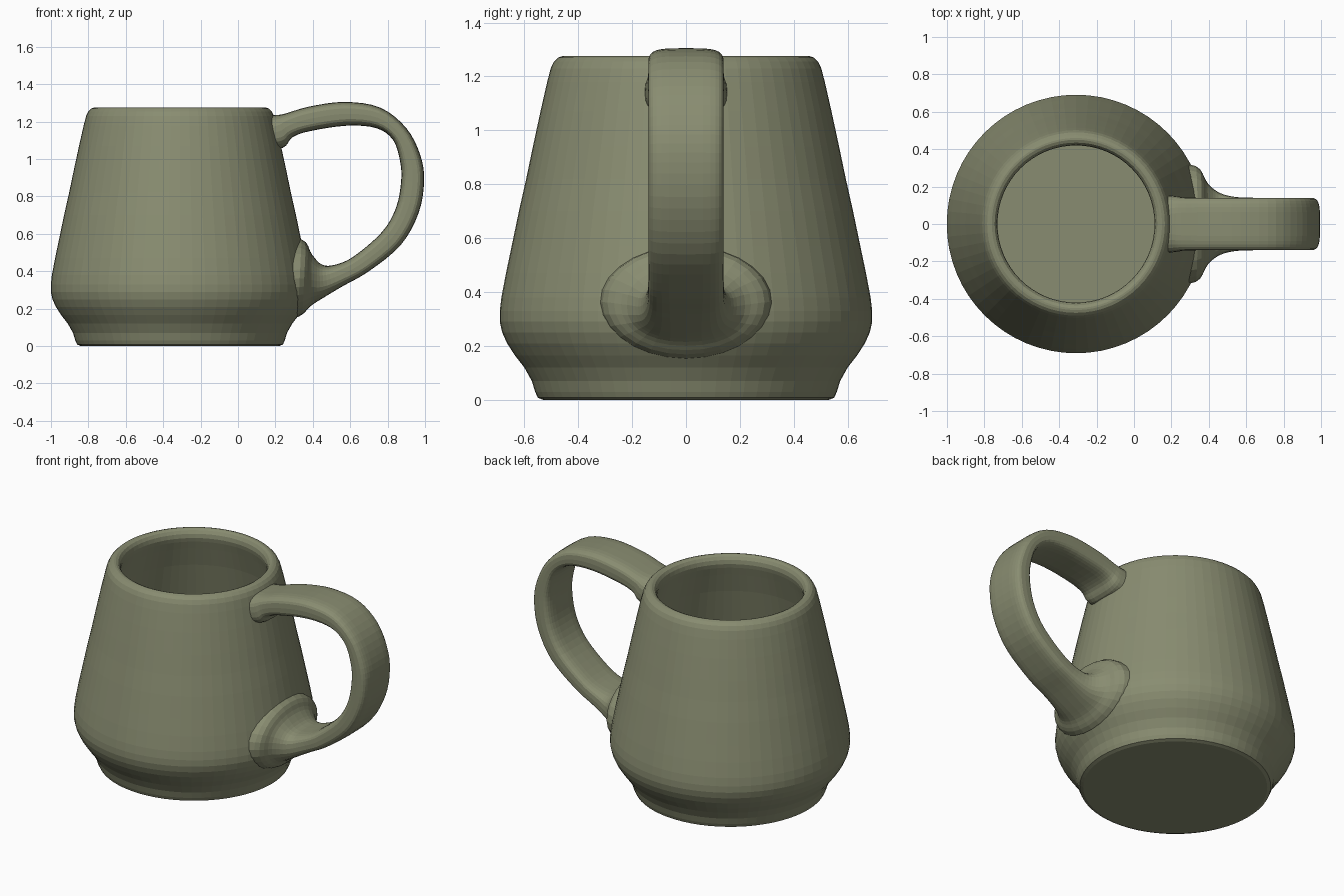
import bpy, bmesh, math
from mathutils import Vector

if "Cube" in bpy.data.objects:
    bpy.data.objects.remove(bpy.data.objects["Cube"])

CX = -0.31          # mug axis
SEG = 64

glaze = bpy.data.materials.new("olive_glaze")
glaze.diffuse_color = (0.25, 0.265, 0.165, 1)
glaze.use_nodes = True
glaze.node_tree.nodes["Principled BSDF"].inputs["Base Color"].default_value = glaze.diffuse_color


def skin(name, rings):
    """Closed solid through equal-length rings, capped at both ends."""
    bm = bmesh.new()
    loops = [[bm.verts.new(p) for p in ring] for ring in rings]
    n = len(loops[0])
    for a, b in zip(loops, loops[1:]):
        for i in range(n):
            j = (i + 1) % n
            bm.faces.new((a[i], a[j], b[j], b[i]))
    bm.faces.new(loops[0][::-1])
    bm.faces.new(loops[-1])
    bmesh.ops.recalc_face_normals(bm, faces=bm.faces)
    me = bpy.data.meshes.new(name)
    bm.to_mesh(me)
    bm.free()
    me.materials.append(glaze)
    ob = bpy.data.objects.new(name, me)
    bpy.context.collection.objects.link(ob)
    return ob


def turned(name, profile):
    """Solid of revolution from (radius, height) pairs."""
    angles = [2 * math.pi * i / SEG for i in range(SEG)]
    return skin(name, [[(CX + r * math.cos(a), r * math.sin(a), z) for a in angles]
                       for r, z in profile])


def spline(points, steps):
    """Catmull-Rom through tuples of any length."""
    pts = [Vector(p) for p in points]
    pts = [pts[0]] + pts + [pts[-1]]
    out = []
    for a, b, c, d in zip(pts, pts[1:], pts[2:], pts[3:]):
        for k in range(steps):
            t = k / steps
            out.append(0.5 * (2 * b + (c - a) * t + (2 * a - 5 * b + 4 * c - d) * t * t
                              + (3 * b - a - 3 * c + d) * t ** 3))
    return out + [pts[-1]]


# Body: tapered pot with a tucked-in foot
body = turned("mug_body", [
    (0.53, 0), (0.55, 0.008), (0.56, 0.03), (0.572, 0.07), (0.60, 0.12), (0.635, 0.165),
    (0.664, 0.21), (0.682, 0.25), (0.691, 0.29), (0.691, 0.33), (0.685, 0.38),
    (0.668, 0.47), (0.647, 0.57), (0.62, 0.70), (0.593, 0.82), (0.568, 0.94),
    (0.54, 1.07), (0.515, 1.18), (0.502, 1.23), (0.49, 1.255), (0.475, 1.27), (0.46, 1.275)])

# Hollow interior with a rounded lip
cavity = turned("cavity_cutter", [
    (0.48, 0.09), (0.53, 0.11), (0.575, 0.17), (0.61, 0.25), (0.622, 0.31), (0.615, 0.38),
    (0.575, 0.58), (0.53, 0.80), (0.475, 1.03), (0.44, 1.15), (0.425, 1.20), (0.42, 1.225),
    (0.424, 1.25), (0.435, 1.268), (0.45, 1.275), (0.45, 1.40)])

# Handle stations: outer x, z, inner x, z, half width, squareness
stations = [
    (0.10, 1.225, 0.10, 1.03, 0.16, 2.5),
    (0.20, 1.235, 0.24, 1.06, 0.15, 3.0),
    (0.25, 1.242, 0.29, 1.115, 0.142, 3.5),
    (0.38, 1.280, 0.38, 1.148, 0.14, 3.8),
    (0.57, 1.305, 0.58, 1.178, 0.14, 3.8),
    (0.76, 1.275, 0.74, 1.165, 0.14, 3.8),
    (0.90, 1.165, 0.83, 1.10, 0.14, 3.8),
    (0.975, 1.02, 0.867, 0.985, 0.14, 3.8),
    (0.995, 0.88, 0.872, 0.88, 0.14, 3.8),
    (0.965, 0.71, 0.845, 0.74, 0.14, 3.8),
    (0.87, 0.54, 0.77, 0.61, 0.14, 3.8),
    (0.70, 0.40, 0.62, 0.48, 0.14, 3.8),
    (0.56, 0.32, 0.52, 0.435, 0.145, 3.4),
    (0.46, 0.26, 0.45, 0.435, 0.168, 2.8),
    (0.39, 0.215, 0.395, 0.49, 0.22, 2.3),
    (0.32, 0.155, 0.34, 0.57, 0.31, 2.0),
    (0.15, 0.12, 0.15, 0.57, 0.33, 2.0)]

rings = []
for ox, oz, ix, iz, half, power in spline(stations, 4):
    ring = []
    for k in range(28):
        a = 2 * math.pi * k / 28
        c, s = math.cos(a), math.sin(a)
        u = math.copysign(abs(c) ** (2 / power), c)
        v = math.copysign(abs(s) ** (2 / power), s)
        t = (1 - v) / 2
        ring.append((ox + (ix - ox) * t, u * half, oz + (iz - oz) * t))
    rings.append(ring)
handle = skin("handle", rings)

# Join the handle to the pot, then hollow out the pot
bpy.context.view_layer.objects.active = body
for tool, op in ((handle, 'UNION'), (cavity, 'DIFFERENCE')):
    mod = body.modifiers.new(tool.name, 'BOOLEAN')
    mod.object = tool
    mod.operation = op
    mod.solver = 'EXACT'
    bpy.ops.object.modifier_apply(modifier=mod.name)
    bpy.data.objects.remove(tool)
body.name = "mug"
